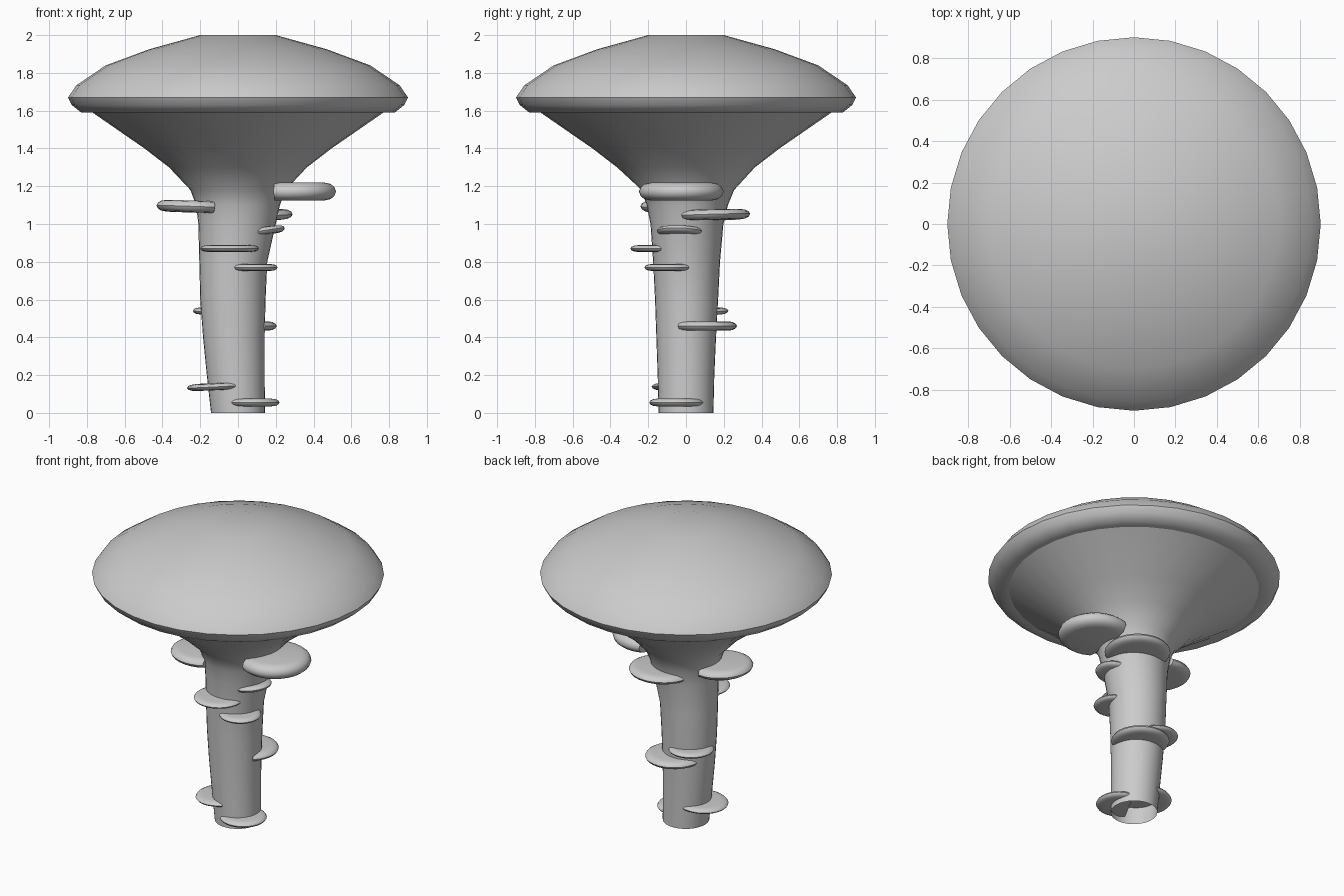
import bpy, bmesh, math
from mathutils import Matrix, Vector

if "Cube" in bpy.data.objects:
    bpy.data.objects.remove(bpy.data.objects["Cube"])


def finish(bm, name, angle=35):
    bmesh.ops.recalc_face_normals(bm, faces=bm.faces)
    mesh = bpy.data.meshes.new(name)
    bm.to_mesh(mesh)
    bm.free()
    ob = bpy.data.objects.new(name, mesh)
    bpy.context.collection.objects.link(ob)
    bpy.ops.object.select_all(action='DESELECT')
    ob.select_set(True)
    bpy.context.view_layer.objects.active = ob
    bpy.ops.object.shade_smooth_by_angle(angle=math.radians(angle))
    return ob


def loft(rings, n=32, cap_first=False, cap_last=False):
    """Skin a stack of ellipses given as (z, cx, cy, rx, ry)."""
    bm = bmesh.new()
    loops = []
    for z, cx, cy, rx, ry in rings:
        loops.append([bm.verts.new((cx + rx * math.cos(2 * math.pi * i / n),
                                    cy + ry * math.sin(2 * math.pi * i / n), z))
                      for i in range(n)])
    for a, b in zip(loops, loops[1:]):
        for i in range(n):
            j = (i + 1) % n
            bm.faces.new((a[i], a[j], b[j], b[i]))
    if cap_first:
        bm.faces.new(loops[0])
    if cap_last:
        bm.faces.new(loops[-1])
    return bm


# Slightly bent stem, open at the bottom, flaring out under the cap
stem = [(0.0, 0.0, 0.0, .143, .145), (.2, -.012, 0.0, .153, .15),
        (.4, -.022, .001, .163, .158), (.6, -.027, .003, .173, .167),
        (.8, -.025, .003, .18, .177), (1.0, -.005, .005, .205, .193),
        (1.1, 0.0, .007, .222, .215), (1.18, 0.0, .01, .252, .245),
        (1.3, 0.0, 0.0, .365, .365), (1.4, 0.0, 0.0, .495, .495),
        (1.59, 0.0, 0.0, .77, .77)]
finish(loft(stem), "mushroom_stem")

# Broad cap with a rolled rim
cap = [(1.59, .77), (1.59, .83), (1.63, .88), (1.67, .9), (1.735, .855),
       (1.84, .7), (1.925, .47), (2.0, .2)]
finish(loft([(z, 0, 0, r, r) for z, r in cap], cap_last=True), "mushroom_cap", 40)


# Bracket shelves: rounded discs cut off inside the stem
def shelf(index, x, y, z, r, thick, tilt):
    h = thick / 2
    prof = [(-1, .72), (-.85, .87), (-.5, .96), (0, 1), (.5, .96), (.85, .87), (1, .72)]
    bm = loft([(h * a, 0, 0, r * b, r * b) for a, b in prof], 28, True, True)
    geom = bm.verts[:] + bm.edges[:] + bm.faces[:]
    cut = bmesh.ops.bisect_plane(bm, geom=geom, plane_co=(-.4 * r, 0, 0),
                                 plane_no=(1, 0, 0), clear_inner=True)
    edges = [e for e in cut['geom_cut'] if isinstance(e, bmesh.types.BMEdge)]
    bmesh.ops.holes_fill(bm, edges=edges)
    outward = math.atan2(y, x + .015)
    bm.transform(Matrix.Translation(Vector((x, y, z)))
                 @ Matrix.Rotation(outward, 4, 'Z')
                 @ Matrix.Rotation(math.radians(-tilt), 4, 'Y'))
    finish(bm, f"shelf_{index}", 45)


shelves = [(.295, -.025, 1.172, .225, .095, 0),
           (-.235, -.045, 1.092, .197, .062, 2),
           (.087, .137, 1.048, .203, .055, 2),
           (.125, -.03, .96, .124, .038, 9),
           (-.045, -.14, .87, .155, .036, 0),
           (.08, -.09, .77, .13, .036, 0),
           (-.1, .085, .537, .14, .036, 2),
           (.025, .09, .46, .18, .05, 0),
           (-.108, -.02, .14, .162, .036, -3),
           (.075, -.05, .055, .145, .04, 0)]
for i, s in enumerate(shelves):
    shelf(i + 1, *s)
